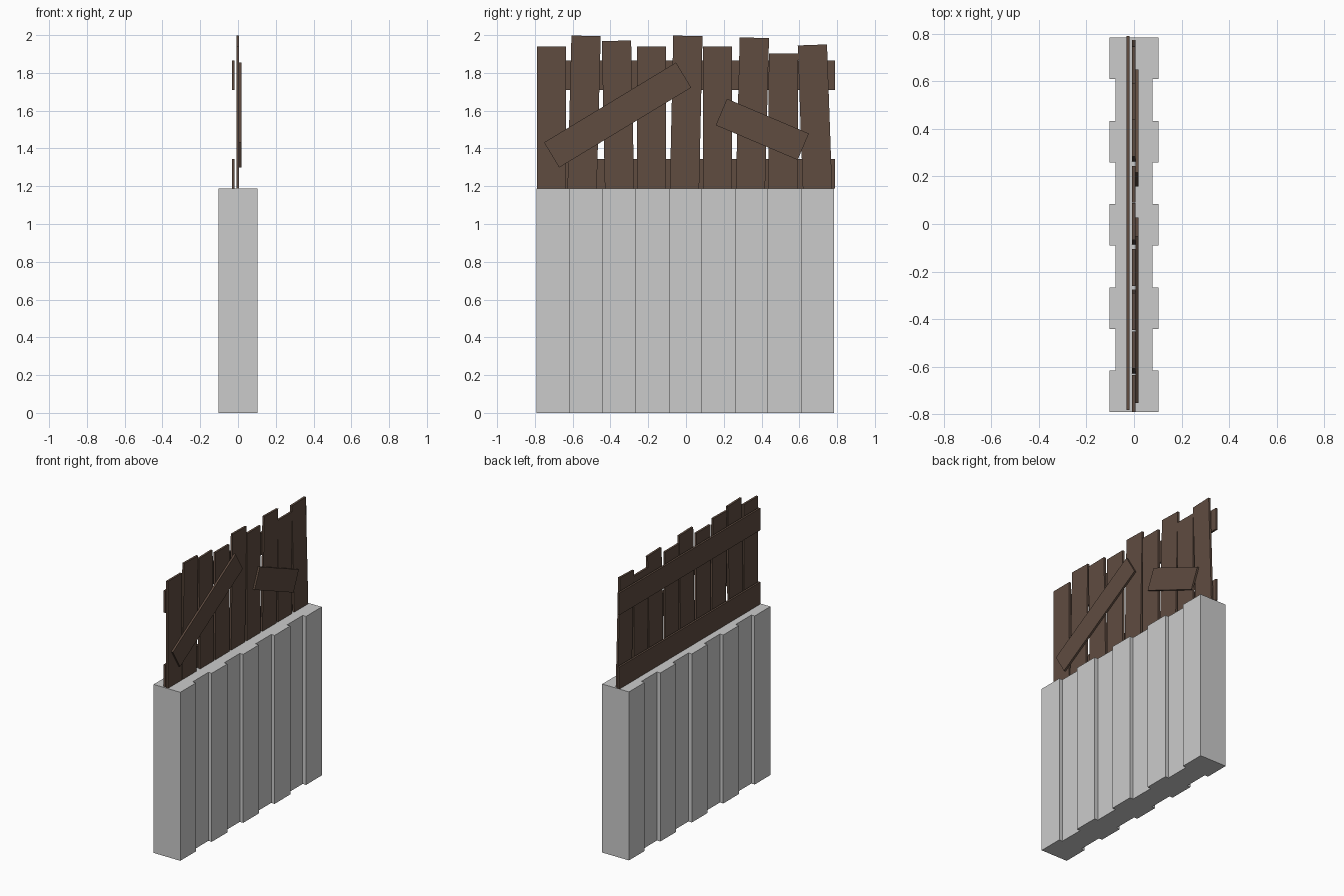
import bpy, bmesh
from math import sin, cos, radians

if "Cube" in bpy.data.objects:
    bpy.data.objects.remove(bpy.data.objects["Cube"])

BASE_TOP = 1.187
BOARD_W = 0.155

wood = bpy.data.materials.new("dark_wood")
wood.diffuse_color = (0.115, 0.072, 0.051, 1)
wood.use_nodes = True
wood.node_tree.nodes["Principled BSDF"].inputs["Base Color"].default_value = wood.diffuse_color


def extrude(name, pts, vec, mat=None):
    """Extrude a flat outline along vec into a closed solid."""
    bm = bmesh.new()
    face = bm.faces.new([bm.verts.new(p) for p in pts])
    ext = bmesh.ops.extrude_face_region(bm, geom=[face])
    verts = [g for g in ext["geom"] if isinstance(g, bmesh.types.BMVert)]
    bmesh.ops.translate(bm, verts=verts, vec=vec)
    bmesh.ops.recalc_face_normals(bm, faces=bm.faces)
    mesh = bpy.data.meshes.new(name)
    bm.to_mesh(mesh)
    bm.free()
    obj = bpy.data.objects.new(name, mesh)
    bpy.context.collection.objects.link(obj)
    if mat:
        mesh.materials.append(mat)
    return obj


def board(name, yz, x0, x1):
    """Flat board from a y-z outline, between two x planes."""
    return extrude(name, [(x0, y, z) for y, z in yz], (x1 - x0, 0, 0), wood)


def rotated_rect(cy, cz, length, width, degrees):
    c, s = cos(radians(degrees)), sin(radians(degrees))
    half = [(-length / 2, -width / 2), (length / 2, -width / 2),
            (length / 2, width / 2), (-length / 2, width / 2)]
    return [(cy + a * c - b * s, cz + a * s + b * c) for a, b in half]


# Corrugated wall base: nine strips alternating wide and narrow
strip, start = 0.175, -0.791
right_side = []
for i in range(9):
    half = 0.104 if i % 2 == 0 else 0.078
    right_side += [(half, start + i * strip), (half, start + (i + 1) * strip)]
outline = right_side + [(-x, y) for x, y in reversed(right_side)]
extrude("wall_base", [(x, y, 0) for x, y in outline], (0, 0, BASE_TOP))

# Upright planks: bottom centre y, top centre y, top height
planks = [(-0.712, -0.712, 1.94), (-0.550, -0.529, 1.996), (-0.352, -0.368, 1.97),
          (-0.183, -0.183, 1.94), (-0.008, 0.010, 1.996), (0.167, 0.167, 1.94),
          (0.341, 0.362, 1.986), (0.513, 0.516, 1.903), (0.696, 0.669, 1.948)]
h = BOARD_W / 2
for i, (yb, yt, zt) in enumerate(planks):
    drop = h * (yt - yb) / (zt - BASE_TOP)
    board(f"plank_{i + 1}", [(yb - h, BASE_TOP), (yb + h, BASE_TOP),
                             (yt + h, zt - drop), (yt - h, zt + drop)], -0.009, 0.006)

# Horizontal rails behind the planks
for name, z in (("lower_rail", 1.266), ("upper_rail", 1.787)):
    board(name, rotated_rect(0.004, z, 1.572, BOARD_W, 0), -0.032, -0.018)

# Slanted patch boards on the front of the planks
board("long_patch_board", rotated_rect(-0.362, 1.577, 0.817, BOARD_W, 31.2), 0.006, 0.019)
board("short_patch_board", rotated_rect(0.404, 1.501, 0.471, 0.152, -23), 0.006, 0.019)
